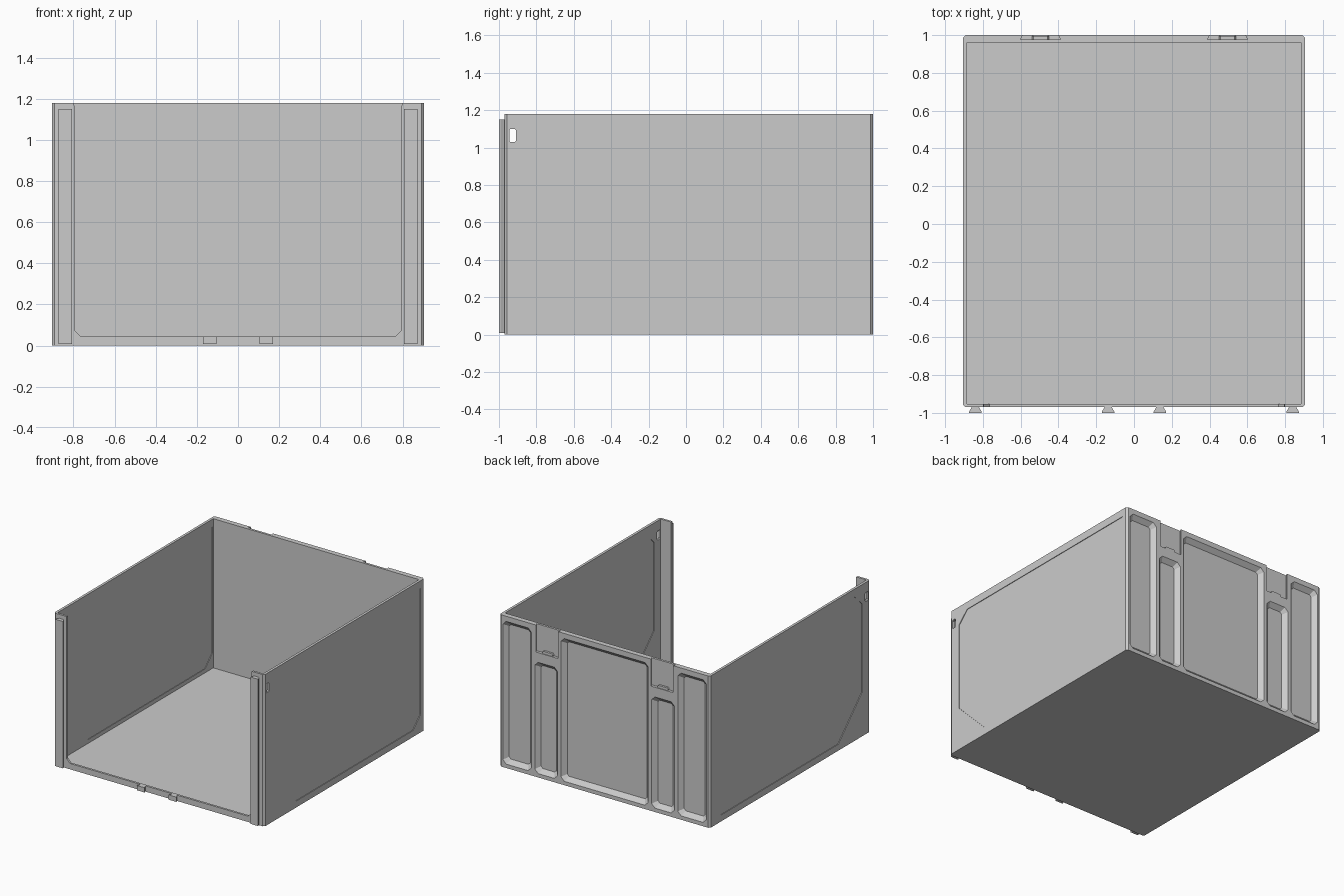
import bpy, bmesh

if "Cube" in bpy.data.objects:
    bpy.data.objects.remove(bpy.data.objects["Cube"])

Z_TOP, X_OUT, Y_FRONT, Y_BACK = 1.18, 0.905, -0.97, 1.0


def loft(name, ring_a, ring_b):
    """Closed solid between two matching rings of 3D points."""
    bm = bmesh.new()
    a = [bm.verts.new(p) for p in ring_a]
    b = [bm.verts.new(p) for p in ring_b]
    n = len(a)
    bm.faces.new(a)
    bm.faces.new(b)
    for i in range(n):
        j = (i + 1) % n
        bm.faces.new((a[i], a[j], b[j], b[i]))
    bmesh.ops.recalc_face_normals(bm, faces=bm.faces)
    mesh = bpy.data.meshes.new(name)
    bm.to_mesh(mesh)
    bm.free()
    obj = bpy.data.objects.new(name, mesh)
    bpy.context.collection.objects.link(obj)
    return obj


def chamfered(u0, u1, v0, v1, c):
    """Rectangle outline with cut corners."""
    return [(u0 + c, v0), (u1 - c, v0), (u1, v0 + c), (u1, v1 - c),
            (u1 - c, v1), (u0 + c, v1), (u0, v1 - c), (u0, v0 + c)]


def along_x(name, pts, x0, x1):
    return loft(name, [(x0, u, v) for u, v in pts], [(x1, u, v) for u, v in pts])


def along_y(name, pts, y0, y1):
    return loft(name, [(u, y0, v) for u, v in pts], [(u, y1, v) for u, v in pts])


def along_z(name, pts, z0, z1):
    return loft(name, [(u, v, z0) for u, v in pts], [(u, v, z1) for u, v in pts])


def rect(u0, u1, v0, v1):
    return [(u0, v0), (u1, v0), (u1, v1), (u0, v1)]


def cut(target, cutter):
    mod = target.modifiers.new("cut", 'BOOLEAN')
    mod.operation = 'DIFFERENCE'
    mod.solver = 'EXACT'
    mod.object = cutter
    bpy.context.view_layer.objects.active = target
    bpy.ops.object.modifier_apply(modifier=mod.name)
    bpy.data.objects.remove(cutter, do_unlink=True)


# Main shell: hollow from above, open at the front
shell = along_z("box_shell", chamfered(-X_OUT, X_OUT, Y_FRONT, Y_BACK, 0.014), 0, Z_TOP)
cut(shell, along_z("cavity", rect(-0.885, 0.885, -0.953, 0.96), 0.02, 1.4))
opening = [(-0.765, 0.045), (0.765, 0.045), (0.795, 0.075), (0.795, 1.16), (0.815, 1.3),
           (-0.815, 1.3), (-0.795, 1.16), (-0.795, 0.075)]
cut(shell, along_y("front_opening", opening, -1.2, -0.9))

# Side panels, thinned on both faces, and a grip window behind each front post
panel = [(-0.87, 0.34), (-0.58, 0.05), (0.86, 0.05), (0.95, 0.14),
         (0.95, 1.12), (-0.78, 1.12), (-0.87, 1.03)]
for s in (-1, 1):
    cut(shell, along_x("outer_panel", panel, s * 0.900, s * 1.1))
    cut(shell, along_x("inner_panel", panel, s * 0.6, s * 0.889))
    cut(shell, along_x("window", chamfered(-0.945, -0.91, 1.03, 1.10, 0.006), s * 0.7, s * 1.1))


# Tapered pockets in the back wall
def pocket(x0, x1, z0, z1):
    y_face, y_deep, slope, c = 1.005, 0.968, 0.037, 0.03
    outer = chamfered(x0, x1, z0, z1, c)
    inner = chamfered(x0 + slope, x1 - slope, z0 + slope, z1 - slope, c * 0.5)
    return loft("back_pocket", [(u, y_face, v) for u, v in outer],
                [(u, y_deep, v) for u, v in inner])


cut(shell, pocket(-0.38, 0.38, 0.025, 1.145))
for s in (-1, 1):
    for a, b, top in ((0.625, 0.88, 1.145), (0.40, 0.605, 0.90)):
        cut(shell, pocket(min(s * a, s * b), max(s * a, s * b), 0.025, top))
    # Undercut slot at the top of the back wall
    slot = [(s * 0.495 - 0.09, 1.01), (s * 0.495 + 0.09, 1.01),
            (s * 0.495 + 0.105, 0.978), (s * 0.495 - 0.105, 0.978)]
    cut(shell, along_z("slot", slot, 0.97, 1.3))
    # Catch at the foot of the slot
    along_y("slot_catch", chamfered(s * 0.495 - 0.045, s * 0.495 + 0.045, 0.96, 0.99, 0.008), 0.97, 0.995)

# Front dovetail rails and short feet
for s in (-1, 1):
    for name, x, top in (("front_rail", 0.84, 1.15), ("front_foot", 0.137, 0.045)):
        x *= s
        dovetail = [(x - 0.017, -0.965), (x - 0.022, -0.975), (x - 0.033, -0.993), (x - 0.033, -1.0),
                    (x + 0.033, -1.0), (x + 0.033, -0.993), (x + 0.022, -0.975), (x + 0.017, -0.965)]
        along_z(name, dovetail, 0.008, top)
